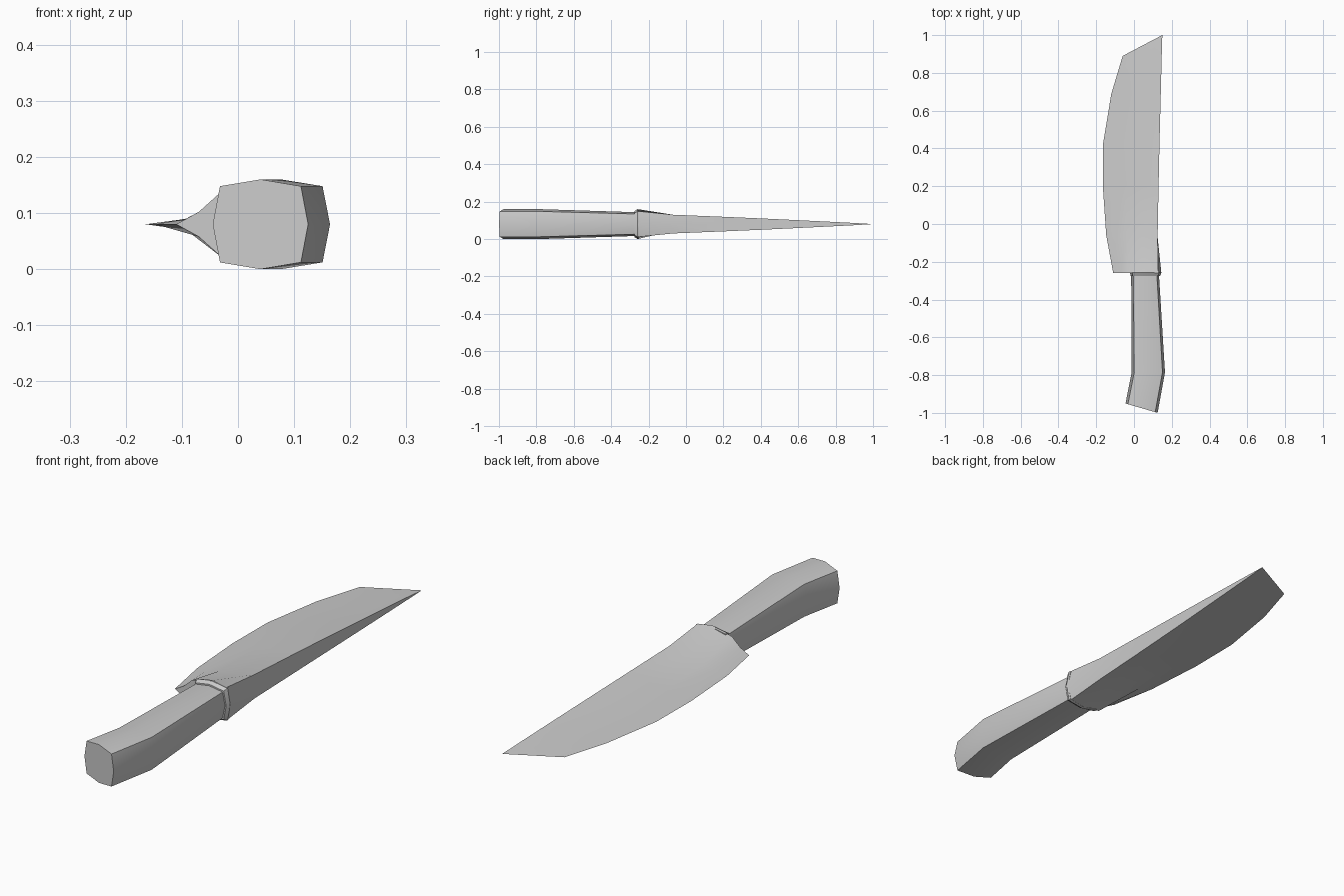
import bpy, bmesh, math

cube = bpy.data.objects.get("Cube")
if cube:
    bpy.data.objects.remove(cube, do_unlink=True)

MID = 0.08  # height of the flat centre plane

grey = bpy.data.materials.new("plain grey")
grey.use_nodes = True
grey.diffuse_color = (0.6, 0.6, 0.6, 1)
grey.node_tree.nodes["Principled BSDF"].inputs["Base Color"].default_value = (0.6, 0.6, 0.6, 1)


def loft(name, rings, angle):
    """Skin a list of equal closed rings, cap both ends and shade."""
    bm = bmesh.new()
    loops = [[bm.verts.new(p) for p in ring] for ring in rings]
    n = len(loops[0])
    for a, b in zip(loops, loops[1:]):
        for i in range(n):
            j = (i + 1) % n
            bm.faces.new((a[i], a[j], b[j], b[i]))
    bm.faces.new(loops[0])
    bm.faces.new(loops[-1])
    bmesh.ops.remove_doubles(bm, verts=bm.verts[:], dist=0.0005)
    bmesh.ops.recalc_face_normals(bm, faces=bm.faces[:])
    mesh = bpy.data.meshes.new(name)
    bm.to_mesh(mesh)
    bm.free()
    mesh.materials.append(grey)
    ob = bpy.data.objects.new(name, mesh)
    bpy.context.collection.objects.link(ob)
    bpy.ops.object.select_all(action="DESELECT")
    ob.select_set(True)
    bpy.context.view_layer.objects.active = ob
    bpy.ops.object.shade_smooth_by_angle(angle=math.radians(angle))
    return ob


def octagon(y, x, half_w, half_h, tilt=0.0):
    """Squarish eight-sided ring; tilt slants it along y."""
    ring = []
    for i in range(8):
        a = i * math.pi / 4
        k = 1.2 if i % 2 else 1.0
        dx = half_w * k * math.cos(a)
        ring.append((x + dx, y + tilt * dx, MID + half_h * k * math.sin(a)))
    return ring


# Handle with a bent, slanted butt
loft("handle", [
    octagon(-0.975, 0.04, 0.085, 0.08, -0.29),
    octagon(-0.785, 0.076, 0.088, 0.08),
    octagon(-0.25, 0.058, 0.073, 0.063),
], 60)

# Collar lip where the handle meets the blade
loft("collar", [
    octagon(-0.275, 0.06, 0.078, 0.07),
    octagon(-0.258, 0.062, 0.083, 0.08),
    octagon(-0.25, 0.062, 0.081, 0.078),
], 30)


def mirrored(half):
    """Close a half section by mirroring it through the centre plane."""
    upper = [(x, y, MID + h) for x, y, h in half]
    lower = [(x, y, MID - h) for x, y, h in reversed(half[1:-1])]
    return upper + lower


# Blade: thick shoulder section, then wedges thinning towards the tip
base = [(-0.11, 0), (-0.07, 0.022), (-0.03, 0.058), (0.06, 0.08), (0.128, 0.069), (0.145, 0)]
sections = [mirrored([(x, -0.26, h) for x, h in base])]
rows = [  # cutting edge x, y; spine x, y, half thickness
    (-0.147, -0.06, 0.125, -0.07, 0.05),
    (-0.165, 0.20, 0.13, 0.20, 0.039),
    (-0.163, 0.43, 0.135, 0.43, 0.029),
    (-0.12, 0.69, 0.142, 0.70, 0.016),
    (-0.06, 0.89, 0.147, 0.90, 0.006),
    (-0.06, 0.89, 0.15, 1.00, 0.0),
]
for ex, ey, sx, sy, h in rows:
    half = [(ex + (sx - ex) * t, ey + (sy - ey) * t, h * t) for t in (0, 0.2, 0.4, 0.7, 1)]
    sections.append(mirrored(half + [(sx, sy, 0)]))
loft("blade", sections, 30)
